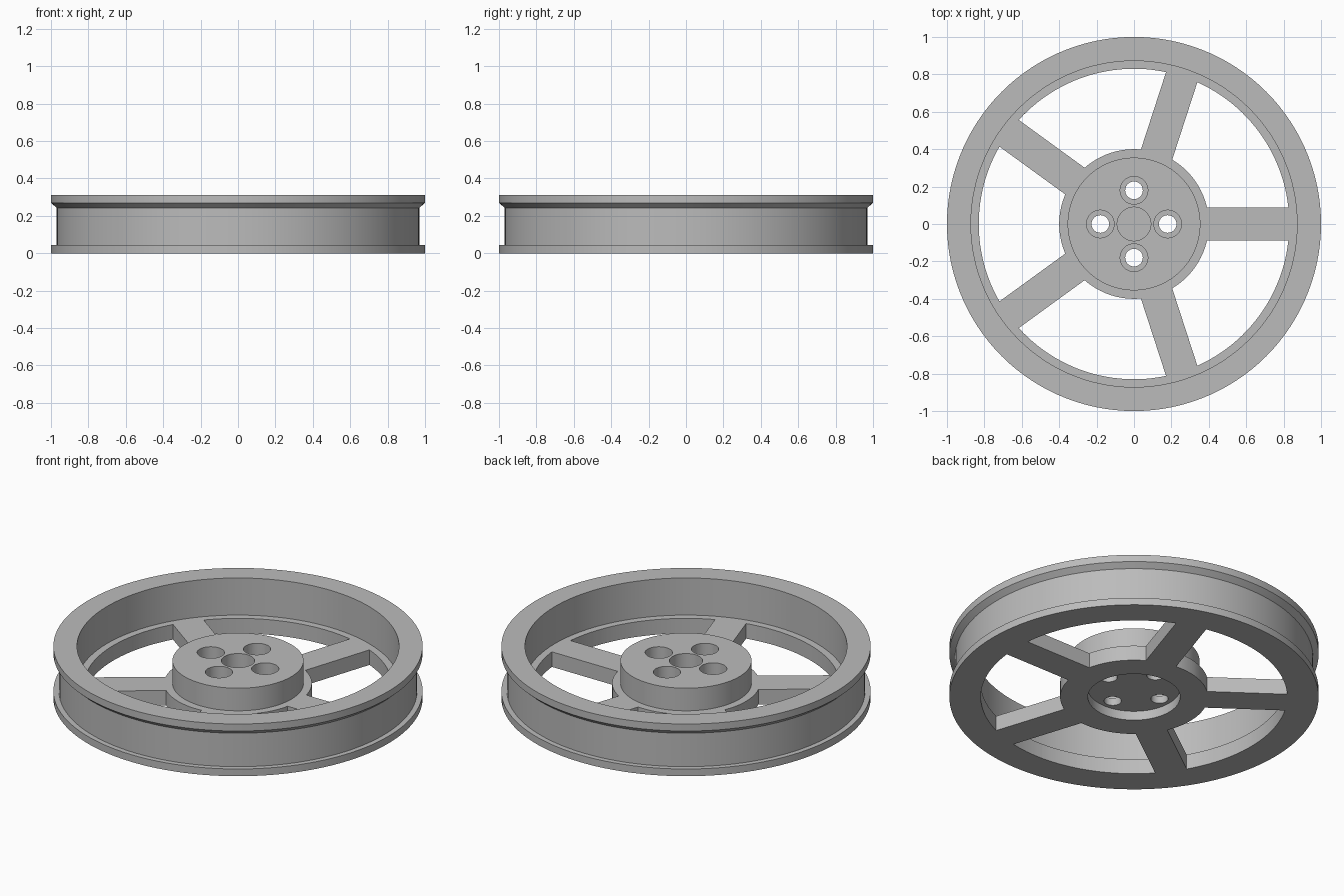
import bpy, bmesh, math
from mathutils import Matrix, Vector

cube = bpy.data.objects.get("Cube")
if cube:
    bpy.data.objects.remove(cube)

metal = bpy.data.materials.new("light grey metal")
metal.use_nodes = True
GREY = (0.5, 0.5, 0.5, 1)
metal.diffuse_color = GREY
metal.node_tree.nodes["Principled BSDF"].inputs["Base Color"].default_value = GREY

SEGMENTS = 120
SPOKES = 5
WEB_TOP = 0.09
SPOKE_HALF = 0.088


def make_object(name, bm):
    bmesh.ops.recalc_face_normals(bm, faces=bm.faces)
    mesh = bpy.data.meshes.new(name)
    bm.to_mesh(mesh)
    bm.free()
    obj = bpy.data.objects.new(name, mesh)
    bpy.context.collection.objects.link(obj)
    mesh.materials.append(metal)
    return obj


def lathe(name, profile):
    """Revolve (radius, height) points around the z axis."""
    bm = bmesh.new()
    verts = [bm.verts.new((r, 0, z)) for r, z in profile]
    edges = [bm.edges.new(pair) for pair in zip(verts, verts[1:])]
    bmesh.ops.spin(bm, geom=verts + edges, cent=(0, 0, 0), axis=(0, 0, 1),
                   angle=math.tau, steps=SEGMENTS, use_duplicate=False)
    bmesh.ops.remove_doubles(bm, verts=bm.verts, dist=0.0001)
    return make_object(name, bm)


def cut(target, cutter):
    cutter.hide_render = True
    mod = target.modifiers.new("cut", "BOOLEAN")
    mod.operation = "DIFFERENCE"
    mod.solver = "EXACT"
    mod.object = cutter
    bpy.context.view_layer.objects.active = target
    bpy.ops.object.modifier_apply(modifier=mod.name)
    bpy.data.objects.remove(cutter)


# Wheel body: recessed underside, grooved rim, thin web and raised hub
wheel = lathe("wheel", [
    (0, 0.055), (0.25, 0.055), (0.25, 0), (1, 0), (1, 0.043), (0.97, 0.043),
    (0.97, 0.243), (1, 0.27), (1, 0.312), (0.872, 0.312), (0.872, WEB_TOP),
    (0.355, WEB_TOP), (0.355, 0.225), (0.09, 0.225), (0.09, 0.1), (0, 0.1)])


# Windows between the spokes, with sides parallel to the spokes
def arc(radius, steps):
    start = math.asin(SPOKE_HALF / radius)
    sweep = math.tau / SPOKES - 2 * start
    return [Vector((radius * math.cos(start + sweep * i / steps),
                    radius * math.sin(start + sweep * i / steps), -0.1))
            for i in range(steps + 1)]


bm = bmesh.new()
outline = arc(0.83, 24) + arc(0.4, 16)[::-1]
for k in range(SPOKES):
    turn = Matrix.Rotation(k * math.tau / SPOKES, 4, "Z")
    face = bm.faces.new([bm.verts.new(turn @ p) for p in outline])
    new = bmesh.ops.extrude_face_region(bm, geom=[face])["geom"]
    bmesh.ops.translate(bm, vec=(0, 0, 0.15 + WEB_TOP),
                        verts=[v for v in new if isinstance(v, bmesh.types.BMVert)])
cut(wheel, make_object("window_cutter", bm))

# Four counterbored bolt holes through the hub
for radius, bottom in ((0.074, 0.1), (0.047, -0.1)):
    bm = bmesh.new()
    for k in range(4):
        place = (Matrix.Rotation(k * math.pi / 2, 4, "Z")
                 @ Matrix.Translation((0.18, 0, (bottom + 0.4) / 2)))
        bmesh.ops.create_cone(bm, cap_ends=True, segments=40, radius1=radius,
                              radius2=radius, depth=0.4 - bottom, matrix=place)
    cut(wheel, make_object("bolt_hole_cutter", bm))

# Smooth curved walls, crisp edges
bpy.ops.object.select_all(action="DESELECT")
wheel.select_set(True)
bpy.context.view_layer.objects.active = wheel
bpy.ops.object.shade_smooth_by_angle(angle=math.radians(25))
